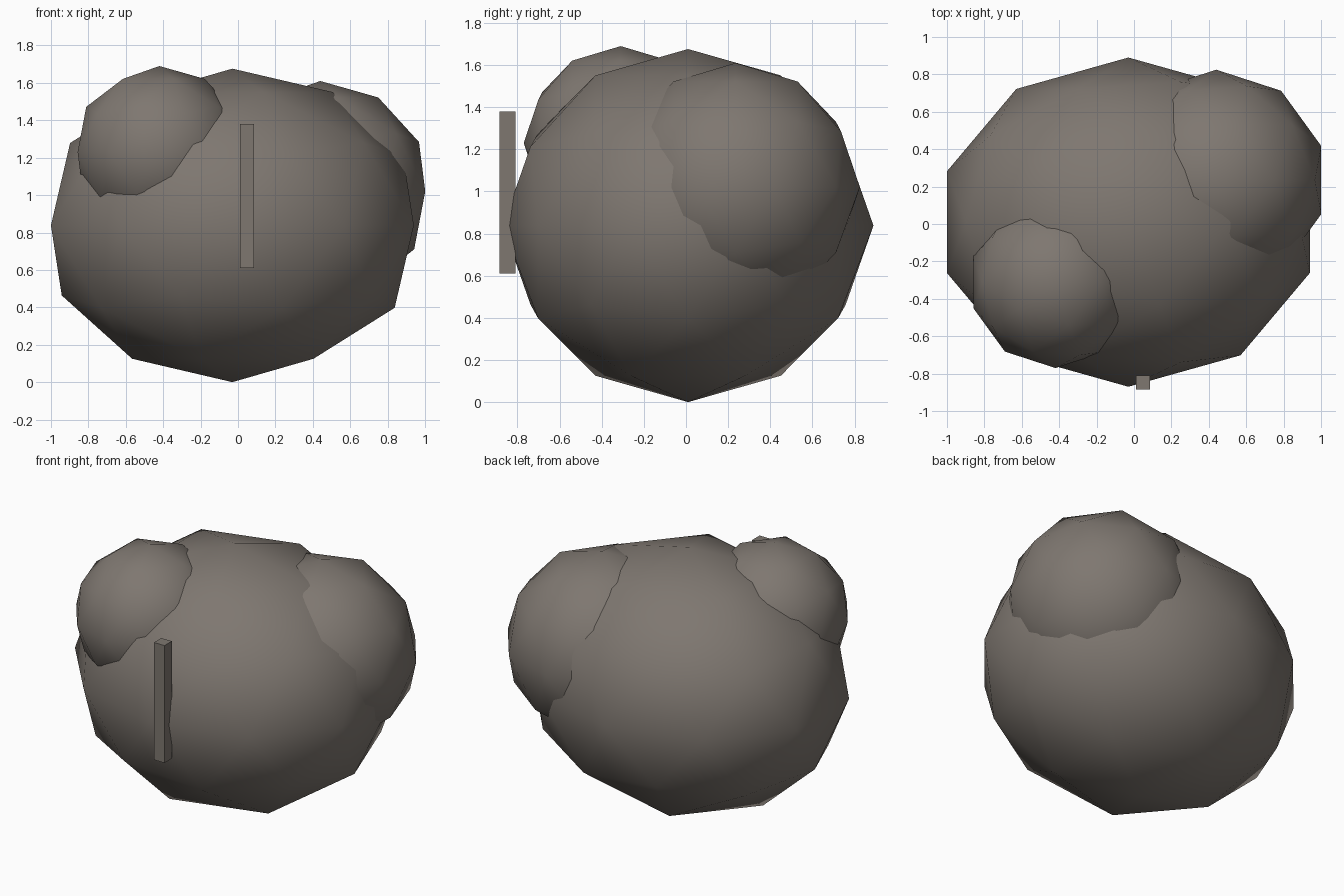
import bpy

if "Cube" in bpy.data.objects:
    bpy.data.objects.remove(bpy.data.objects["Cube"])

# Single stone colour
stone = bpy.data.materials.new("stone_grey_brown")
stone.diffuse_color = (0.21, 0.185, 0.163, 1)
stone.use_nodes = True
stone.node_tree.nodes["Principled BSDF"].inputs["Base Color"].default_value = stone.diffuse_color


def lump(name, centre, radii):
    """Low-poly rounded stone, smooth shaded."""
    bpy.ops.mesh.primitive_ico_sphere_add(subdivisions=2, radius=1, location=centre)
    ob = bpy.context.object
    ob.name = name
    ob.scale = radii
    bpy.ops.object.transform_apply(location=False, rotation=False, scale=True)
    bpy.ops.object.shade_smooth()
    ob.data.materials.append(stone)


# Main boulder with two smaller stones fused into it
lump("main_boulder", (-0.03, 0.01, 0.838), (1.02, 0.88, 0.838))
lump("front_left_lump", (-0.42, -0.31, 1.23), (0.46, 0.46, 0.46))
lump("back_right_lump", (0.44, 0.235, 1.02), (0.59, 0.59, 0.59))

# Thin upright bar set into the front face
bpy.ops.mesh.primitive_cube_add(size=1, location=(0.048, -0.847, 0.995))
bar = bpy.context.object
bar.name = "front_bar"
bar.scale = (0.076, 0.076, 0.77)
bpy.ops.object.transform_apply(location=False, rotation=False, scale=True)
bar.data.materials.append(stone)
